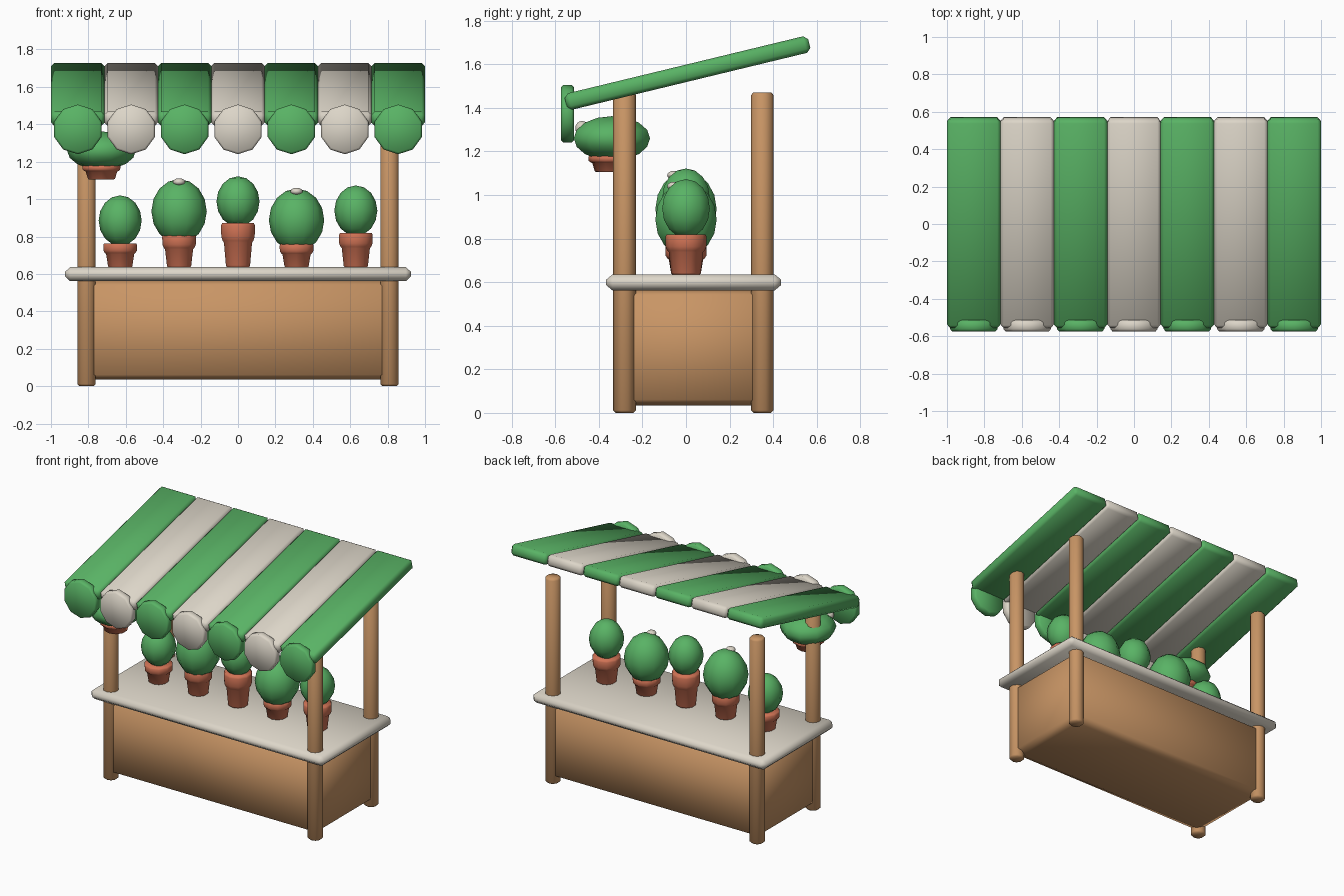
import bpy, bmesh, math
from mathutils import Matrix, Vector

if "Cube" in bpy.data.objects:
    bpy.data.objects.remove(bpy.data.objects["Cube"])


def material(name, rgb):
    m = bpy.data.materials.new(name)
    m.use_nodes = True
    m.diffuse_color = (*rgb, 1)
    bsdf = m.node_tree.nodes["Principled BSDF"]
    bsdf.inputs["Base Color"].default_value = (*rgb, 1)
    bsdf.inputs["Roughness"].default_value = 0.8
    return m


GREEN = material("leaf green", (0.10, 0.45, 0.13))
CREAM = material("cream", (0.72, 0.67, 0.58))
WOOD = material("warm wood", (0.58, 0.30, 0.13))
CLAY = material("terracotta", (0.63, 0.17, 0.09))
SIDES = 10


def finish(name, bm, mat, loc, rot_x=0.0):
    bmesh.ops.recalc_face_normals(bm, faces=bm.faces)
    for f in bm.faces:
        f.smooth = True
    me = bpy.data.meshes.new(name)
    bm.to_mesh(me)
    bm.free()
    me.materials.append(mat)
    ob = bpy.data.objects.new(name, me)
    ob.location = loc
    ob.rotation_euler.x = rot_x
    bpy.context.collection.objects.link(ob)
    return ob


def chamfer_box(name, mat, loc, half, cut, rot_x=0.0):
    """Box with one chamfer whose depth differs along each axis."""
    bm = bmesh.new()
    bmesh.ops.create_cube(bm, size=2)
    bmesh.ops.bevel(bm, geom=bm.edges[:], offset=0.2, segments=1, affect='EDGES')
    for v in bm.verts:
        v.co = Vector([math.copysign(h if abs(c) > 0.95 else h - k, c)
                       for c, h, k in zip(v.co, half, cut)])
    return finish(name, bm, mat, loc, rot_x)


def lathe(name, mat, loc, profile, rot_x=0.0):
    """Turned solid with capped ends; profile is (radius, height) pairs."""
    bm = bmesh.new()
    rings = []
    for r, z in profile:
        rings.append([bm.verts.new((r * math.sin(a), r * math.cos(a), z))
                      for a in (math.tau * i / SIDES for i in range(SIDES))])
    for lo, hi in zip(rings, rings[1:]):
        for i in range(SIDES):
            j = (i + 1) % SIDES
            bm.faces.new((lo[i], lo[j], hi[j], hi[i]))
    bm.faces.new(rings[0])
    bm.faces.new(rings[-1])
    return finish(name, bm, mat, loc, rot_x)


def ball(name, mat, loc, size):
    bm = bmesh.new()
    turn = Matrix.Diagonal((*size, 1)) @ Matrix.Rotation(math.pi / 2, 4, 'Z')
    bmesh.ops.create_uvsphere(bm, u_segments=SIDES, v_segments=8, radius=1, matrix=turn)
    return finish(name, bm, mat, loc)


def pot(name, loc, height, scale=1.0):
    shape = [(0.062, 0), (0.068, 0.05), (0.079, 0.56), (0.086, 0.6),
             (0.094, 0.7), (0.095, 0.94), (0.089, 1)]
    return lathe(name, CLAY, loc, [(r * scale, z * height) for r, z in shape])


# Counter body, counter top
chamfer_box("counter_body", WOOD, (0, 0.035, 0.3), (0.835, 0.345, 0.265), (0.06, 0.06, 0.026))
chamfer_box("counter_top", CREAM, (0, 0.035, 0.599), (0.925, 0.402, 0.037), (0.027, 0.03, 0.025))

# Four posts
for side, x in (("right", -0.81), ("left", 0.81)):
    for end, y in (("front", -0.282), ("back", 0.35)):
        lathe(f"{end}_{side}_post", WOOD, (x, y, 0),
              [(0.04, 0), (0.052, 0.012), (0.052, 1.458), (0.042, 1.47)])

# Awning strips with hanging round ends
SLOPE = math.radians(13.6)
for i in range(7):
    x = (i - 3) * 0.2855
    mat = CREAM if i % 2 else GREEN
    chamfer_box(f"awning_strip_{i + 1}", mat, (x, 0.007, 1.56),
                (0.1425, 0.575, 0.039), (0.017, 0.02, 0.018), SLOPE)
    lathe(f"awning_scallop_{i + 1}", mat, (x, -0.514, 1.373),
          [(0.122, 0), (0.133, 0.012), (0.133, 0.048), (0.122, 0.06)], math.pi / 2)

# Potted cacti on the counter: x, pot height, plant centre height, radius, half height
TOP = 0.634
plants = [(-0.63, 0.13, 0.885, 0.115, 0.135),
          (-0.315, 0.176, 0.935, 0.148, 0.172),
          (0, 0.239, 0.987, 0.115, 0.135),
          (0.313, 0.126, 0.888, 0.148, 0.168),
          (0.63, 0.185, 0.938, 0.115, 0.135)]
for i, (x, h, z, r, hz) in enumerate(plants, 1):
    pot(f"pot_{i}", (x, 0, TOP), h)
    ball(f"cactus_{i}", GREEN, (x, 0, z), (r, r, hz))
    if r > 0.13:
        ball(f"cactus_flower_{i}", CREAM, (x, -0.055, z + hz * 0.91), (0.033, 0.033, 0.02))

# Cactus hung on the front right post
pot("hanging_pot", (-0.73, -0.342, 1.105), 0.075, 1.12)
ball("hanging_cactus", GREEN, (-0.73, -0.34, 1.26), (0.184, 0.184, 0.102))
ball("hanging_flower", CREAM, (-0.8, -0.477, 1.307), (0.033, 0.033, 0.033))
